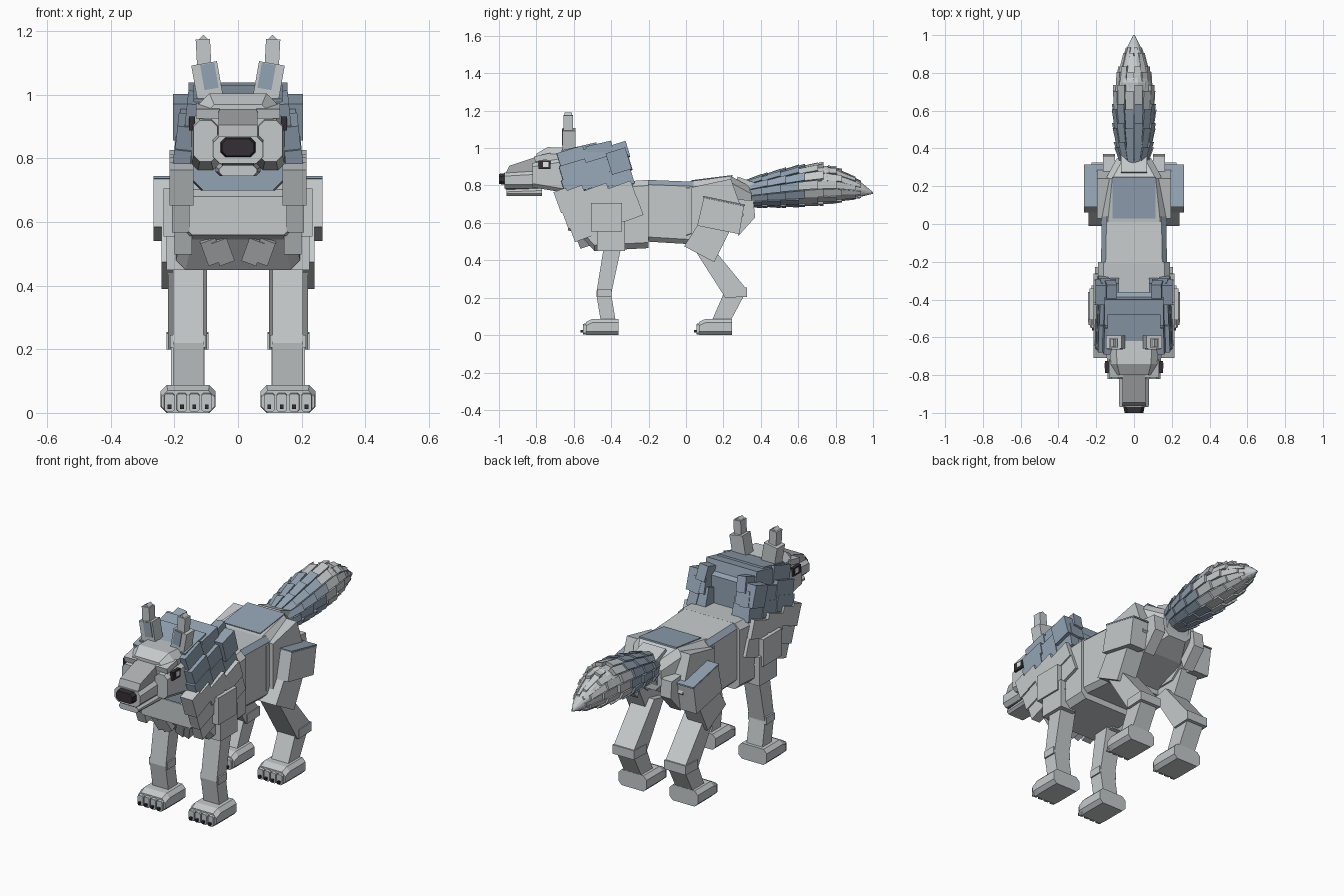
import bpy, bmesh, math
from mathutils import Matrix, Vector

cube = bpy.data.objects.get("Cube")
if cube:
    bpy.data.objects.remove(cube, do_unlink=True)


def material(name, rgb):
    m = bpy.data.materials.new(name)
    m.use_nodes = True
    m.diffuse_color = (*rgb, 1)
    m.node_tree.nodes["Principled BSDF"].inputs["Base Color"].default_value = (*rgb, 1)
    return m


GREY = material("pale grey fur", (0.56, 0.59, 0.60))
BLUE = material("slate blue fur", (0.29, 0.365, 0.45))
DARK = material("dark nose and claws", (0.035, 0.028, 0.035))
SHADE = material("muzzle grey", (0.42, 0.43, 0.44))
WHITE = material("eye white", (0.8, 0.8, 0.8))


def finish(name, bm, mats, mirror=False, rule=None):
    bmesh.ops.recalc_face_normals(bm, faces=bm.faces[:])
    if rule:
        for f in bm.faces:
            f.material_index = rule(f)
    mesh = bpy.data.meshes.new(name)
    bm.to_mesh(mesh)
    bm.free()
    for m in mats:
        mesh.materials.append(m)
    ob = bpy.data.objects.new(name, mesh)
    bpy.context.collection.objects.link(ob)
    if mirror:
        ob.modifiers.new("Mirror", "MIRROR").use_mirror_merge = False
    return ob


def skin(bm, rings):
    """Join rings of points into a closed solid."""
    vs = [[bm.verts.new(p) for p in r] for r in rings]
    n = len(vs[0])
    for a, b in zip(vs, vs[1:]):
        for i in range(n):
            bm.faces.new((a[i], a[(i + 1) % n], b[(i + 1) % n], b[i]))
    bm.faces.new(vs[0])
    bm.faces.new(vs[-1])


def loft(name, stations, mats, c=0.03, cx=0, mirror=False, rule=None):
    """Chamfered rectangles (y, bottom, top, half width) joined along y."""
    rings = []
    for y, b, t, w in stations:
        pts = [(w, b + c), (w, t - c), (w - c, t), (c - w, t),
               (-w, t - c), (-w, b + c), (c - w, b), (w - c, b)]
        rings.append([(cx + x, y, z) for x, z in pts])
    bm = bmesh.new()
    skin(bm, rings)
    return finish(name, bm, mats, mirror, rule)


def prism(name, profile, x0, x1, mat, mirror=False):
    """Side profile of (y, z) points extruded across x."""
    bm = bmesh.new()
    skin(bm, [[(x, y, z) for y, z in profile] for x in (x0, x1)])
    return finish(name, bm, [mat], mirror)


def box(name, centre, size, mat, tilt=0, roll=0, mirror=False):
    bm = bmesh.new()
    turn = Matrix.Rotation(math.radians(roll), 4, "Y") @ Matrix.Rotation(math.radians(tilt), 4, "X")
    bmesh.ops.create_cube(bm, size=1, matrix=Matrix.Translation(centre) @ turn @ Matrix.Diagonal((*size, 1)))
    return finish(name, bm, [mat], mirror)


# Torso: chest, waist with blue upper edges, and rump
loft("chest", [(-0.59, 0.56, 0.78, 0.17), (-0.49, 0.45, 0.81, 0.195),
               (-0.2, 0.465, 0.83, 0.19)], [GREY])
loft("waist", [(-0.21, 0.50, 0.83, 0.175), (0.04, 0.485, 0.82, 0.17)], [GREY, BLUE], c=0.025,
     rule=lambda f: int(f.normal.z > 0.3 and abs(f.normal.x) > 0.3))
loft("rump", [(0.0, 0.50, 0.82, 0.175), (0.24, 0.58, 0.85, 0.15), (0.35, 0.64, 0.79, 0.09)], [GREY], c=0.035)
box("back_patch", (0, 0.14, 0.838), (0.23, 0.22, 0.008), BLUE, tilt=7.1)
box("tail_root", (0, 0.31, 0.75), (0.14, 0.13, 0.16), GREY, tilt=-20)

# Chest bib with its notched lower edge
loft("chest_bib", [(-0.63, 0.56, 0.68, 0.17), (-0.56, 0.54, 0.72, 0.2)], [GREY], c=0.025)
for i in (0.05, 0.085):
    box("bib_tuft", (i, -0.55, 0.515), (0.05, 0.06, 0.08), SHADE, tilt=20, roll=20, mirror=True)

# Neck and layered mane
loft("neck", [(-0.66, 0.70, 0.97, 0.14), (-0.48, 0.70, 1.02, 0.155), (-0.36, 0.74, 0.97, 0.14)], [BLUE])
box("mane_crest_front", (0, -0.565, 0.975), (0.28, 0.19, 0.07), BLUE, tilt=13)
box("mane_crest_back", (0, -0.46, 0.985), (0.31, 0.14, 0.08), BLUE, tilt=13)
for row, (z, x) in enumerate([(0.965, 0.135), (0.895, 0.165), (0.82, 0.175)]):
    for col in range(3):
        box("mane_lock", (x - 0.006 * col, -0.61 + 0.115 * col + 0.012 * row, z - 0.015 + 0.012 * col),
            (0.055, 0.145, 0.085), BLUE, tilt=17, roll=-6, mirror=True)
box("mane_back_lock", (0.15, -0.36, 0.93), (0.11, 0.11, 0.12), BLUE, tilt=17, mirror=True)
box("mane_back_lower_lock", (0.13, -0.34, 0.85), (0.10, 0.09, 0.12), BLUE, tilt=17, mirror=True)

# Grey ruff below the mane
for row, z in enumerate((0.75, 0.66, 0.59)):
    for col in range(3 - row // 2):
        box("ruff_lock", (0.188 - 0.008 * row, -0.61 + 0.13 * col + 0.035 * row, z - 0.02 + 0.012 * col),
            (0.055, 0.15, 0.10), GREY, tilt=20, mirror=True)
box("ruff_front_lock", (0.178, -0.655, 0.72), (0.075, 0.07, 0.12), GREY, tilt=20, mirror=True)

# Head
loft("skull", [(-0.80, 0.83, 0.97, 0.11), (-0.74, 0.79, 1.005, 0.125), (-0.62, 0.79, 1.0, 0.13)], [GREY], c=0.035)
loft("cheek", [(-0.82, 0.79, 0.92, 0.038), (-0.64, 0.76, 0.95, 0.045)], [GREY], c=0.02, cx=0.102, mirror=True)
prism("snout", [(-0.965, 0.79), (-0.965, 0.865), (-0.945, 0.905), (-0.78, 0.96), (-0.78, 0.79)],
      -0.062, 0.062, SHADE)
loft("muzzle", [(-0.97, 0.785, 0.87, 0.078), (-0.79, 0.785, 0.88, 0.08)], [GREY], c=0.02)
loft("lower_jaw", [(-0.96, 0.745, 0.778, 0.06), (-0.77, 0.745, 0.785, 0.07)], [GREY], c=0.012)
box("mouth_line", (0, -0.87, 0.782), (0.10, 0.19, 0.008), DARK)
loft("nose", [(-1.0, 0.808, 0.862, 0.05), (-0.96, 0.803, 0.867, 0.057)], [DARK], c=0.015)
box("brow", (0.095, -0.765, 0.95), (0.075, 0.09, 0.03), GREY, tilt=12, mirror=True)
box("eye", (0.145, -0.757, 0.91), (0.018, 0.065, 0.045), DARK, mirror=True)
box("eye_glint", (0.153, -0.75, 0.913), (0.006, 0.028, 0.026), WHITE, mirror=True)

# Ears
box("ear_base", (0.097, -0.625, 1.045), (0.082, 0.07, 0.11), GREY, roll=10, mirror=True)
box("inner_ear", (0.09, -0.661, 1.058), (0.045, 0.006, 0.08), BLUE, roll=10, mirror=True)
box("ear_top", (0.108, -0.63, 1.125), (0.045, 0.05, 0.10), GREY, roll=3, mirror=True)
box("ear_tip", (0.109, -0.63, 1.168), (0.03, 0.04, 0.03), GREY, roll=45, mirror=True)

# Front legs
box("shoulder", (0.205, -0.425, 0.63), (0.06, 0.165, 0.15), GREY, mirror=True)
box("upper_arm", (0.175, -0.40, 0.53), (0.10, 0.15, 0.16), GREY, mirror=True)
prism("front_leg", [(-0.435, 0.50), (-0.48, 0.22), (-0.455, 0.07), (-0.375, 0.07), (-0.40, 0.22), (-0.34, 0.50)],
      0.108, 0.205, GREY, mirror=True)
box("front_wrist", (0.157, -0.437, 0.225), (0.113, 0.075, 0.04), GREY, mirror=True)

# Hind legs
prism("haunch", [(0.03, 0.79), (0.24, 0.835), (0.31, 0.64), (0.16, 0.52), (0.03, 0.52)], 0.12, 0.195, GREY, mirror=True)
prism("thigh", [(0.095, 0.735), (0.31, 0.69), (0.285, 0.54), (0.06, 0.585)], 0.165, 0.265, GREY, mirror=True)
prism("thigh_patch", [(0.09, 0.737), (0.315, 0.69), (0.315, 0.698), (0.09, 0.745)], 0.165, 0.265, BLUE, mirror=True)
prism("lower_thigh", [(0.07, 0.60), (0.235, 0.56), (0.15, 0.39), (-0.01, 0.475)], 0.13, 0.24, GREY, mirror=True)
prism("shin", [(0.05, 0.45), (0.14, 0.47), (0.32, 0.25), (0.21, 0.20)], 0.097, 0.22, GREY, mirror=True)
prism("hock", [(0.215, 0.25), (0.325, 0.255), (0.325, 0.205), (0.215, 0.20)], 0.093, 0.225, GREY, mirror=True)
prism("hind_shank", [(0.205, 0.23), (0.32, 0.23), (0.235, 0.07), (0.135, 0.07)], 0.105, 0.21, GREY, mirror=True)
prism("flank_lock", [(0.22, 0.73), (0.36, 0.72), (0.37, 0.63), (0.28, 0.53)], 0.10, 0.165, GREY, mirror=True)

# Paws with toes and claws
for name, y in (("front", -0.55), ("hind", 0.055)):
    loft(name + "_paw", [(y + 0.015, 0, 0.07, 0.084), (y + 0.05, 0, 0.087, 0.087), (y + 0.19, 0, 0.087, 0.087)],
         [GREY], c=0.02, cx=0.157, mirror=True)
    for i in range(4):
        x = 0.157 + (i - 1.5) * 0.039
        loft(name + "_toe", [(y, 0.004, 0.06, 0.016), (y + 0.03, 0.004, 0.066, 0.017)],
             [GREY], c=0.006, cx=x, mirror=True)
        box(name + "_claw", (x, y - 0.004, 0.02), (0.012, 0.018, 0.014), DARK, mirror=True)

# Bushy tail: overlapping planks around a tapering core (y, centre z, radius x, radius z)
TAIL = [(0.27, 0.75, 0.06, 0.065), (0.40, 0.77, 0.10, 0.085), (0.58, 0.795, 0.115, 0.108),
        (0.75, 0.81, 0.105, 0.11), (0.87, 0.795, 0.07, 0.075), (0.95, 0.775, 0.034, 0.036), (1.0, 0.76, 0.004, 0.004)]


def tail_point(y, angle, scale):
    y = min(max(y, TAIL[0][0]), TAIL[-1][0])
    for a, b in zip(TAIL, TAIL[1:]):
        if y <= b[0]:
            _, zc, rx, rz = Vector(a).lerp(Vector(b), (y - a[0]) / (b[0] - a[0]))
            return (rx * scale * math.cos(angle), y, zc + rz * scale * math.sin(angle))


PLANKS = 14
turns = [math.tau * i / PLANKS for i in range(PLANKS)]
bm = bmesh.new()
skin(bm, [[tail_point(s[0], a, 0.88) for a in turns] for s in TAIL])
finish("tail_core", bm, [GREY, BLUE], rule=lambda f: int(f.calc_center_median().y < 0.55))

for ring in range(7):
    bm = bmesh.new()
    for i, a in enumerate(turns):
        start = 0.26 + ring * 0.1 + 0.03 * (i % 2)
        ends = []
        for y, low, high in ((start, 0.75, 0.94), (start + 0.145, 0.86, 1.07)):
            ends.append([tail_point(y, a + d * 0.2, s) for d, s in ((-1, low), (1, low), (1, high), (-1, high))])
        skin(bm, ends)
    finish("tail_fur", bm, [BLUE if ring < 3 else GREY])
